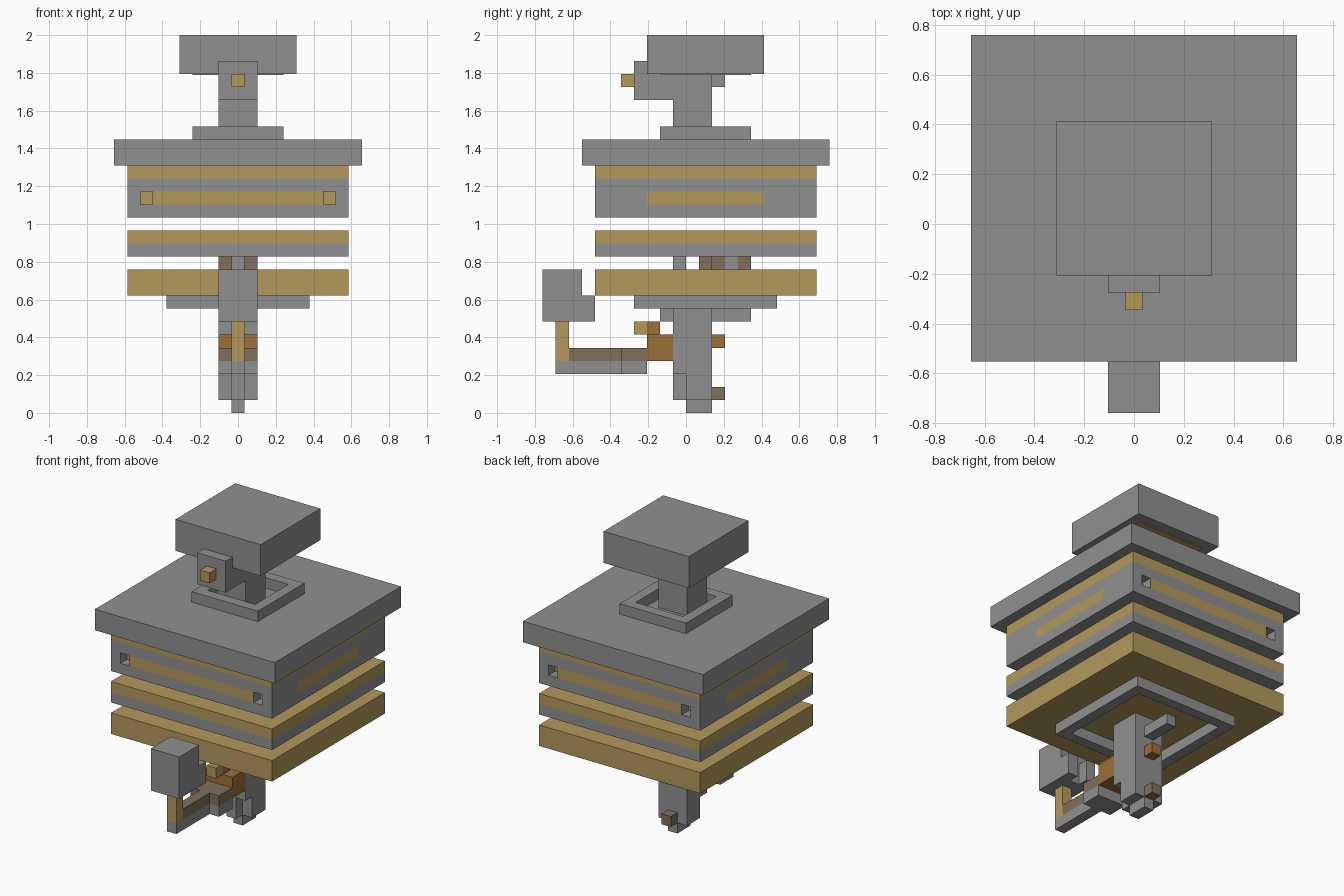
import bpy
import bmesh

if "Cube" in bpy.data.objects:
    bpy.data.objects.remove(bpy.data.objects["Cube"], do_unlink=True)

CELL = 2 / 29          # everything sits on one cubic grid
DEPTH_CENTRE = 11


def make_material(name, colour):
    mat = bpy.data.materials.new(name)
    mat.use_nodes = True
    mat.diffuse_color = (*colour, 1)
    mat.node_tree.nodes["Principled BSDF"].inputs["Base Color"].default_value = (*colour, 1)
    return mat


grey = make_material("stone grey", (.28, .28, .28))
gold = make_material("dull gold", (.45, .315, .105))
brown = make_material("muted brown", (.215, .16, .105))
orange = make_material("burnt orange", (.33, .157, .04))


def add_cells(name, material, blocks):
    """One object made of boxes given as (x range, depth range, height range) in cells."""
    bm = bmesh.new()
    for xs, ys, zs in blocks:
        corners = bmesh.ops.create_cube(bm, size=1)["verts"]
        for v in corners:
            v.co = (xs[v.co.x > 0] * CELL,
                    (ys[v.co.y > 0] - DEPTH_CENTRE) * CELL,
                    zs[v.co.z > 0] * CELL)
    mesh = bpy.data.meshes.new(name)
    bm.to_mesh(mesh)
    bm.free()
    mesh.materials.append(material)
    obj = bpy.data.objects.new(name, mesh)
    bpy.context.collection.objects.link(obj)
    return obj


def box(name, material, half, ys, zs):
    return add_cells(name, material, [((-half, half), ys, zs)])


def pair(name, material, xs, ys, zs):
    mirrored = (-xs[1], -xs[0])
    return add_cells(name, material, [(xs, ys, zs), (mirrored, ys, zs)])


def ring(name, material, half, ys, zs):
    """Square frame one cell thick."""
    front, back = ys
    inner = (front + 1, back - 1)
    add_cells(name, material, [
        ((-half, half), (front, front + 1), zs),
        ((-half, half), (back - 1, back), zs),
        ((-half, 1 - half), inner, zs),
        ((half - 1, half), inner, zs)])


WIDE, MEDIUM, THIN = 8.5, 1.5, .5
body = (4, 21)

# Top handle
box("handle_block", grey, 4.5, (8, 17), (26, 29))
box("handle_underside", gold, 3.5, (9, 16), (25.93, 26))
box("handle_post", grey, MEDIUM, (10, 13), (21, 26))
box("handle_neck", grey, MEDIUM, (7, 10), (24, 26))
box("handle_face", grey, MEDIUM, (7, 8), (26, 27))
box("handle_knob", gold, THIN, (6, 7), (25, 26))
box("handle_back_peg", grey, THIN, (13, 14), (25, 26))
ring("handle_collar", grey, 3.5, (9, 16), (21, 22))

# Lid and upper body
box("lid_plate", grey, 9.5, (3, 22), (19, 21))
box("upper_trim", gold, WIDE, body, (18, 19))
box("upper_wall_high", grey, WIDE, body, (17, 18))
box("upper_wall_low", grey, WIDE, body, (15, 16))

# Striped layer with a small square recess near each corner
row = (16, 17)
box("stripe_core", gold, 7.5, (5, 20), row)
for side, ys in (("front", (4, 5)), ("back", (20, 21))):
    box(side + "_stripe", gold, 6.5, ys, row)
    pair(side + "_corner_posts", grey, (7.5, WIDE), ys, row)
pair("side_stripes", gold, (7.5, WIDE), (8, 17), row)
for side, ys in (("front", (5, 8)), ("back", (17, 20))):
    pair(side + "_side_wall", grey, (7.5, WIDE), ys, row)
for side, ys in (("front", (4, 5)), ("back", (20, 21))):
    # thin grey linings on the recess walls beside the stripe
    pair(side + "_recess_lining", grey, (6.5, 6.55), ys, row)

# Floating middle and lower slabs
box("middle_slab_top", gold, WIDE, body, (13, 14))
box("middle_slab_base", grey, WIDE, body, (12, 13))
box("lower_slab", gold, WIDE, body, (9, 11))
ring("lower_ring", grey, 5.5, (7, 18), (8, 9))

# Connectors between the slabs
gap = (11, 12)
box("connector_front", grey, THIN, (10, 11), gap)
box("connector_plate", brown, MEDIUM, (12, 13), gap)
box("connector_middle", brown, THIN, (13, 14), gap)
box("connector_rear", grey, THIN, (14, 15), gap)
box("connector_tail", brown, THIN, (15, 16), gap)

# Lower column
box("column", grey, MEDIUM, (11, 13), (1, 9))
box("column_front", grey, MEDIUM, (10, 11), (3, 9))
box("column_front_foot", grey, THIN, (10, 11), (1, 3))
box("column_tip", grey, THIN, (11, 13), (0, 1))
box("column_front_lug", grey, THIN, (9, 10), (7, 8))
box("column_rear_arm", grey, THIN, (13, 16), (7, 8))
box("rear_upper_peg", orange, THIN, (13, 14), (5, 6))
box("rear_lower_peg", brown, THIN, (13, 14), (1, 2))

# Forward arm and its counterweight
box("arm_bracket", orange, MEDIUM, (8, 10), (4, 6))
box("arm_bracket_cap", orange, THIN, (8, 9), (6, 7))
box("arm_bracket_knob", gold, THIN, (7, 8), (6, 7))
for layer, material, zs, start in (("base", grey, (3, 4), 1), ("top", brown, (4, 5), 2)):
    box("arm_root_" + layer, material, MEDIUM, (6, 8), zs)
    box("arm_beam_" + layer, material, THIN, (start, 6), zs)
box("arm_upright", gold, THIN, (1, 2), (4, 7))
box("weight_block", grey, MEDIUM, (0, 3), (7, 11))
pair("weight_prongs", grey, (THIN, MEDIUM), (3, 4), (7, 9))
